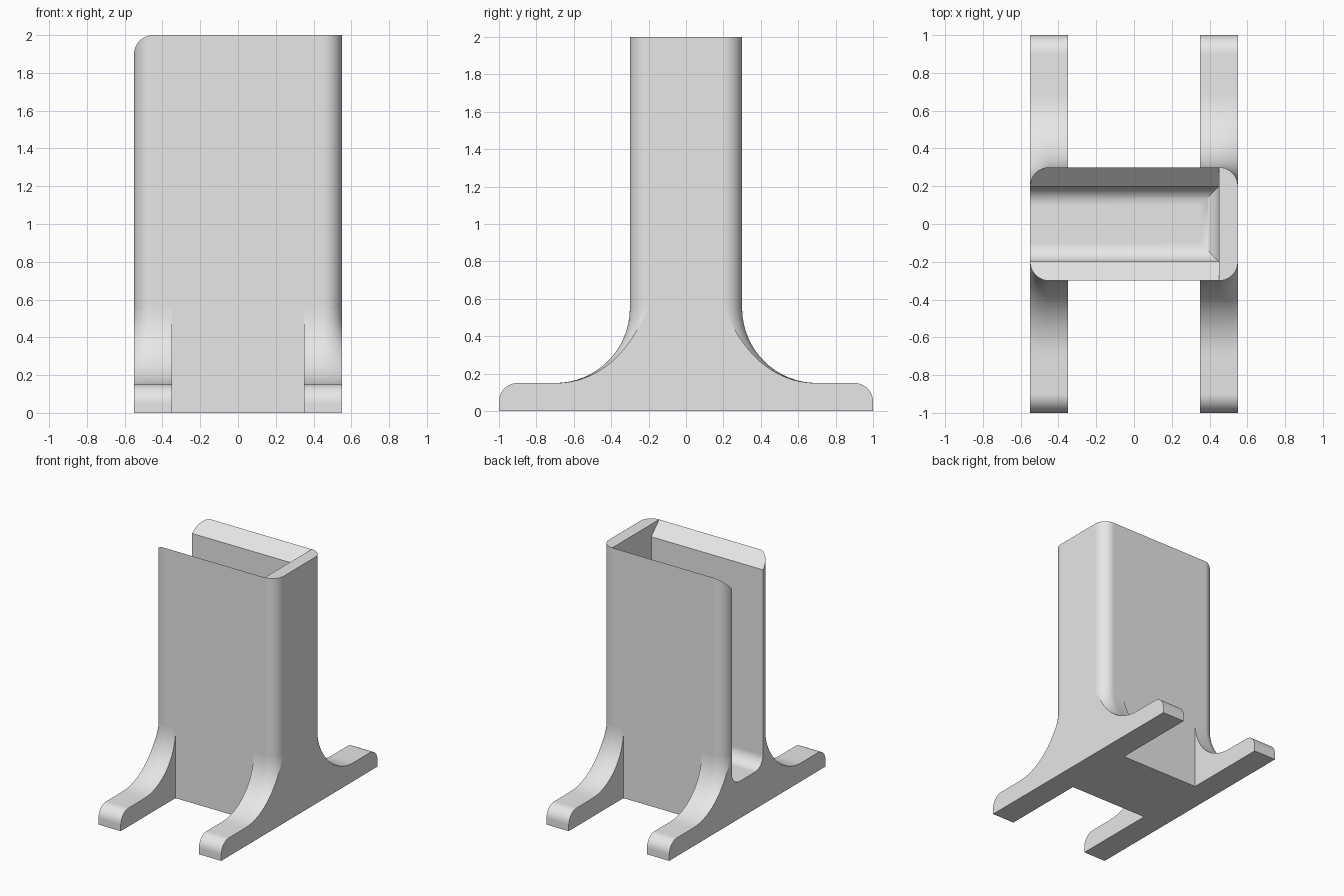
import bpy, bmesh
from math import sin, cos, sqrt, pi, radians

if "Cube" in bpy.data.objects:
    bpy.data.objects.remove(bpy.data.objects["Cube"])

STEPS = 16
QUARTER = [i * pi / 2 / STEPS for i in range(STEPS + 1)]
CORNER_X, CORNER_Y, ROUND = 0.45, 0.2, 0.1   # centre and radius of the upright edges

grey = bpy.data.materials.new("plain_grey")
grey.use_nodes = True
grey.diffuse_color = (0.8, 0.8, 0.8, 1)
grey.node_tree.nodes["Principled BSDF"].inputs["Base Color"].default_value = (0.8, 0.8, 0.8, 1)


def loft(name, rings, open_side=False, smooth=False):
    """Join equal rings of points into a capped solid; open_side drops the first strip."""
    bm = bmesh.new()
    loops = [[bm.verts.new(p) for p in ring] for ring in rings]
    buried = []
    for a, b in zip(loops, loops[1:]):
        for i in range(len(a)):
            j = (i + 1) % len(a)
            face = bm.faces.new((a[i], a[j], b[j], b[i]))
            face.smooth = smooth
            if i == 0:
                buried.append(face)
    bm.faces.new(loops[0])
    bm.faces.new(loops[-1])
    bmesh.ops.recalc_face_normals(bm, faces=bm.faces)
    if open_side:
        bmesh.ops.delete(bm, geom=buried, context='FACES')
    mesh = bpy.data.meshes.new(name)
    bm.to_mesh(mesh)
    bm.free()
    mesh.materials.append(grey)
    obj = bpy.data.objects.new(name, mesh)
    bpy.context.collection.objects.link(obj)
    return obj


# Upright sleeve: a box with rounded vertical edges
outline = []
for turn, (sx, sy) in enumerate([(1, 1), (-1, 1), (-1, -1), (1, -1)]):
    for t in QUARTER:
        a = t + turn * pi / 2
        outline.append((sx * CORNER_X + ROUND * cos(a), sy * CORNER_Y + ROUND * sin(a)))
body = loft("upright_sleeve", [[(x, y, z) for x, y in outline] for z in (0, 2)])

# Cavity: filleted floor, straight walls, flared mouth, open on one side
half = 0.199
levels = [(half - ROUND * (1 - sin(t)), 0.4 - ROUND * cos(t)) for t in QUARTER]
rings = [[(-0.8, -w, z), (CORNER_X + w - half, -w, z),
          (CORNER_X + w - half, w, z), (-0.8, w, z)] for w, z in levels]
for w, z in ((half, half + 1.6995), (0.4, 2.0995)):
    rings.append([(-0.8, -w, z), (CORNER_X, -w, z), (CORNER_X, w, z), (-0.8, w, z)])
cutter = loft("cavity_cutter", rings)
cutter.hide_render = True

cut = body.modifiers.new("cavity", 'BOOLEAN')
cut.operation = 'DIFFERENCE'
cut.solver = 'EXACT'
cut.object = cutter
bpy.context.view_layer.objects.active = body
for o in bpy.context.selected_objects:
    o.select_set(False)
body.select_set(True)
bpy.ops.object.modifier_apply(modifier=cut.name)
bpy.data.objects.remove(cutter)
bpy.ops.object.shade_smooth_by_angle(angle=radians(30))
weighted = body.modifiers.new("even_shading", 'WEIGHTED_NORMAL')
weighted.keep_sharp = True


# Foot: rounded toe and a large fillet that wraps the sleeve's rounded edge
def foot_section(x):
    off = max(x - CORNER_X, 0)

    def reach(r):
        return CORNER_Y + sqrt(max(r * r - off * off, 0))

    pts = [(reach(ROUND), 0)]
    pts += [(reach(0.5 - 0.4 * cos(t)), 0.55 - 0.4 * sin(t)) for t in QUARTER]
    pts += [(0.9 + 0.1 * sin(t), 0.05 + 0.1 * cos(t)) for t in QUARTER]
    pts.append((1, 0))
    return [(x, y, z) for y, z in pts]


stations = [0.35] + [CORNER_X + ROUND * sin(t) for t in QUARTER]
feet = loft("feet", [foot_section(x) for x in stations], open_side=True, smooth=True)
for edge in feet.data.edges:      # keep the underside crisp
    a, b = (feet.data.vertices[i].co for i in edge.vertices)
    edge.use_edge_sharp = a.z < 0.001 and b.z < 0.001
mirror = feet.modifiers.new("four_feet", 'MIRROR')
mirror.use_axis = (True, True, False)
mirror.use_mirror_merge = False
